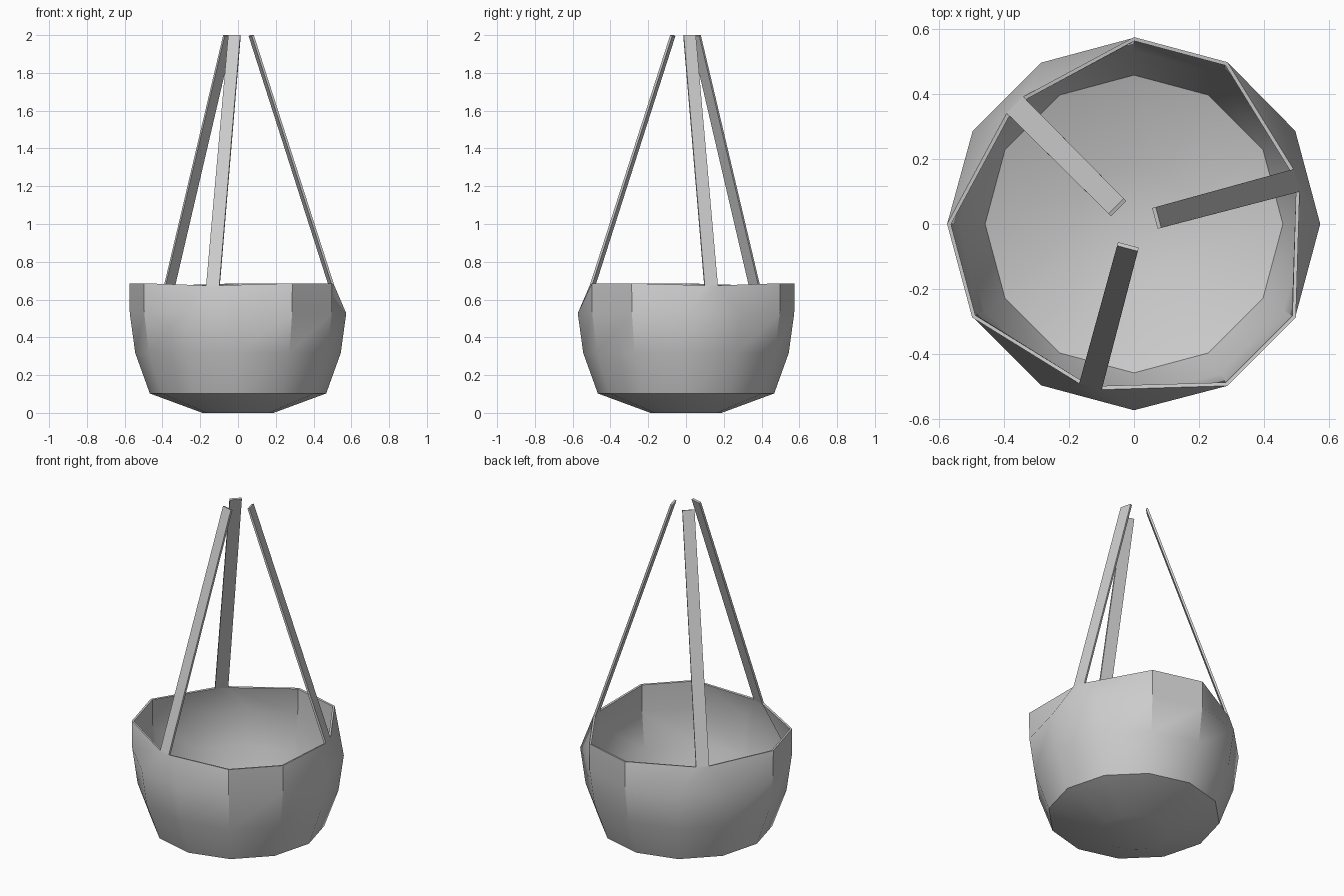
import bpy, bmesh, math
from mathutils import Vector

if "Cube" in bpy.data.objects:
    bpy.data.objects.remove(bpy.data.objects["Cube"])

SIDES = 12
THICK = 0.012
STRAP_ANGLES = [15, 135, 255]

grey = bpy.data.materials.new("plain grey")
grey.diffuse_color = (0.6, 0.6, 0.6, 1)
grey.use_nodes = True
grey.node_tree.nodes["Principled BSDF"].inputs["Base Color"].default_value = grey.diffuse_color


def strap_end(deg, radius, half, z):
    """Two points either side of a strap's centre line."""
    a = math.radians(deg)
    out = Vector((math.cos(a), math.sin(a), 0))
    side = Vector((-math.sin(a), math.cos(a), 0))
    return [out * radius + side * s * half + Vector((0, 0, z)) for s in (-1, 1)]


def finish(name, bm):
    me = bpy.data.meshes.new(name)
    bm.to_mesh(me)
    bm.free()
    ob = bpy.data.objects.new(name, me)
    bpy.context.collection.objects.link(ob)
    me.materials.append(grey)
    sol = ob.modifiers.new("wall", 'SOLIDIFY')
    sol.thickness = THICK
    sol.offset = -1
    bpy.ops.object.select_all(action='DESELECT')
    ob.select_set(True)
    bpy.context.view_layer.objects.active = ob
    bpy.ops.object.modifier_apply(modifier=sol.name)
    bpy.ops.object.shade_smooth_by_angle(angle=math.radians(29.5))
    return ob


# Bowl: twelve-sided rings, the rim pinched together where straps attach
bm = bmesh.new()
rings = []
for r, z in [(0.188, 0), (0.467, 0.103), (0.544, 0.317), (0.573, 0.527), (0.575, 0.686)]:
    rings.append([bm.verts.new((r * math.cos(math.tau * i / SIDES),
                                r * math.sin(math.tau * i / SIDES), z))
                  for i in range(SIDES)])
for deg in STRAP_ANGLES:
    i = (deg - 15) // 30
    for k, p in enumerate(strap_end(deg, 0.518, 0.036, 0.675)):
        rings[-1][i + k].co = p
bm.faces.new(rings[0][::-1])
for lo, hi in zip(rings, rings[1:]):
    for i in range(SIDES):
        j = (i + 1) % SIDES
        bm.faces.new((lo[i], lo[j], hi[j], hi[i]))
finish("bowl", bm)

# Straps: three flat bands leaning in towards the top
for n, deg in enumerate(STRAP_ANGLES):
    bm = bmesh.new()
    a, b = [bm.verts.new(p) for p in strap_end(deg, 0.518, 0.036, 0.675)]
    c, d = [bm.verts.new(p) for p in strap_end(deg, 0.078, 0.033, 2.0)]
    bm.faces.new((a, b, d, c))
    finish(f"strap_{n + 1}", bm)
